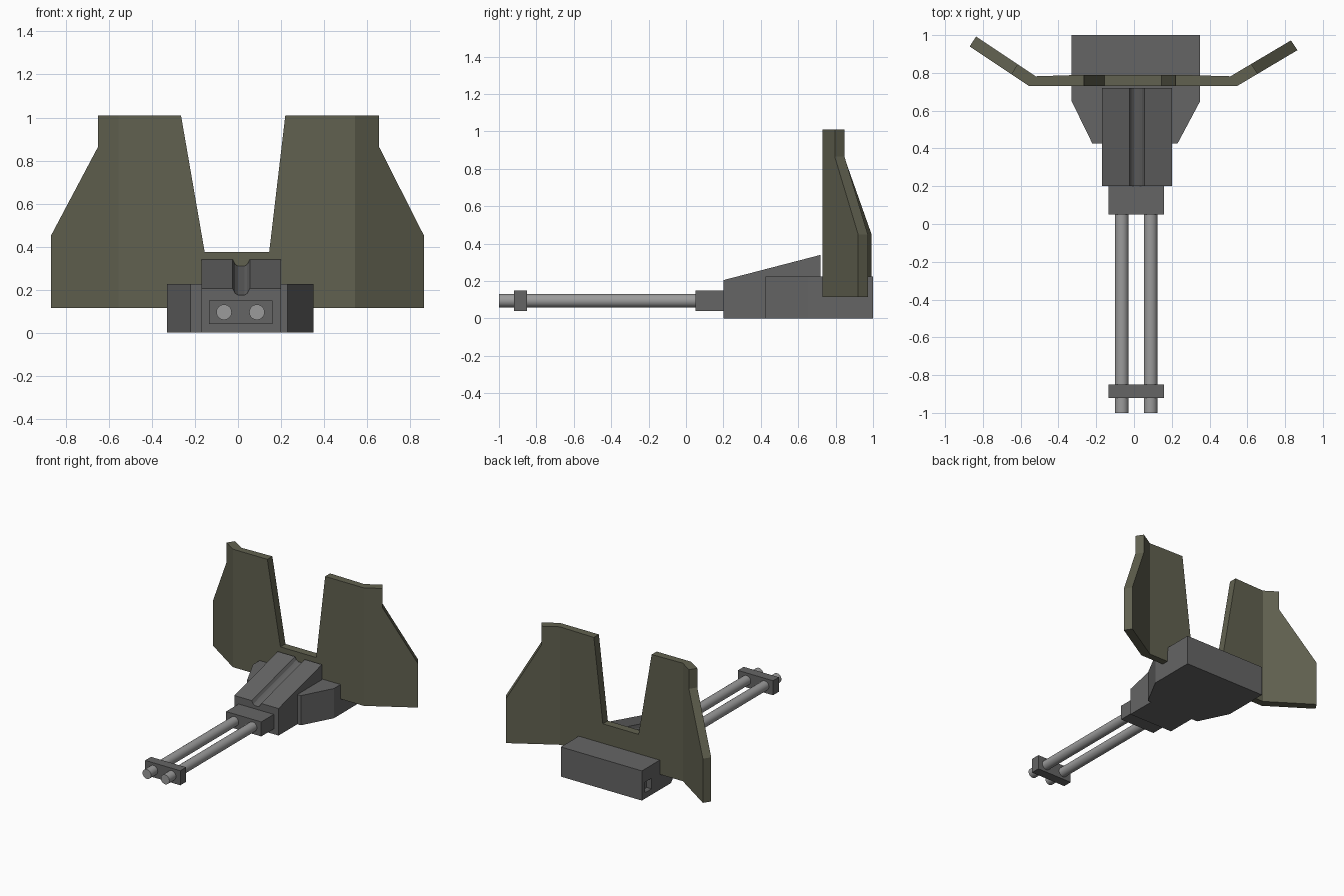
import bpy, bmesh, math

if "Cube" in bpy.data.objects:
    bpy.data.objects.remove(bpy.data.objects["Cube"])


def material(name, color):
    m = bpy.data.materials.new(name)
    m.diffuse_color = (*color, 1)
    m.use_nodes = True
    m.node_tree.nodes["Principled BSDF"].inputs["Base Color"].default_value = m.diffuse_color
    return m


STEEL = material("dark_steel", (0.13, 0.13, 0.13))
OLIVE = material("olive_paint", (0.12, 0.12, 0.08))
BRIGHT = material("bright_steel", (0.33, 0.33, 0.33))


def loft(name, a, b, mat, caps=None):
    """Solid between two matching rings of points; caps are index lists."""
    n = len(a)
    caps = caps or [list(range(n))]
    bm = bmesh.new()
    va = [bm.verts.new(p) for p in a]
    vb = [bm.verts.new(p) for p in b]
    for c in caps:
        bm.faces.new([va[i] for i in c])
        bm.faces.new([vb[i] for i in reversed(c)])
    for i in range(n):
        j = (i + 1) % n
        bm.faces.new((va[j], va[i], vb[i], vb[j]))
    bmesh.ops.recalc_face_normals(bm, faces=bm.faces)
    me = bpy.data.meshes.new(name)
    bm.to_mesh(me)
    bm.free()
    ob = bpy.data.objects.new(name, me)
    bpy.context.collection.objects.link(ob)
    me.materials.append(mat)
    return ob


def box(name, x0, x1, y0, y1, z0, z1, mat=STEEL):
    ring = [(x0, y0), (x1, y0), (x1, y1), (x0, y1)]
    return loft(name, [(x, y, z0) for x, y in ring], [(x, y, z1) for x, y in ring], mat)


# Rear housing with tapered front flanks
plan = [(-0.33, 1.0), (-0.33, 0.65), (-0.22, 0.425), (0.23, 0.425), (0.35, 0.65), (0.35, 1.0)]
housing = loft("rear_housing", [(x, y, 0) for x, y in plan],
               [(x, y, 0.225) for x, y in plan], STEEL)

# Small square recess in the left side of the housing
cutter = box("recess_cutter", -0.40, -0.29, 0.885, 0.96, 0.045, 0.125)
cutter.hide_render = True
mod = housing.modifiers.new("recess", "BOOLEAN")
mod.operation = "DIFFERENCE"
mod.solver = "EXACT"
mod.object = cutter
bpy.context.view_layer.objects.active = housing
bpy.ops.object.modifier_apply(modifier=mod.name)
bpy.data.objects.remove(cutter)

# Sloping receiver with a sighting groove along its top
top = [(0.2, 0.205), (0.055, 0.205), (0.043, 0.183), (0.03, 0.174),
       (0.0, 0.174), (-0.013, 0.183), (-0.025, 0.205), (-0.17, 0.205)]
base = [(-0.17, 0), (0.2, 0)]
loft("receiver", [(x, 0.2, z) for x, z in base + top],
     [(x, 0.72, z) for x, z in base] + [(x, 0.72, z + 0.135) for x, z in top], STEEL)

# Barrel mount and front clamp
box("barrel_mount", -0.135, 0.16, 0.05, 0.2, 0.04, 0.15)
box("barrel_clamp", -0.135, 0.16, -0.92, -0.85, 0.04, 0.15)

# Twin barrels
for side, x in (("left", -0.065), ("right", 0.088)):
    bpy.ops.mesh.primitive_cylinder_add(vertices=24, radius=0.036, depth=1.07,
                                        location=(x, -0.465, 0.095),
                                        rotation=(math.pi / 2, 0, 0))
    barrel = bpy.context.object
    barrel.name = side + "_barrel"
    barrel.data.materials.append(BRIGHT)
    bpy.ops.object.shade_smooth_by_angle()

# Gun shield: flat centre with a notch, wings swept backwards
BL, BR = -0.555, 0.545
outline = [(BL, 0.115), (-0.87, 0.115), (-0.87, 0.45), (-0.65, 0.865), (-0.65, 1.01),
           (BL, 1.01), (-0.265, 1.01), (-0.155, 0.375), (0.145, 0.375), (0.22, 1.01),
           (BR, 1.01), (0.655, 1.01), (0.655, 0.865), (0.865, 0.45), (0.865, 0.115),
           (BR, 0.115)]
front, back = [], []
for x, z in outline:
    y, dx, dy = 0.73, 0, 0.06
    if x <= BL:
        y, dx, dy = 0.73 + (BL - x) * 0.667, 0.034, 0.052
    elif x >= BR:
        y, dx, dy = 0.73 + (x - BR) * 0.594, -0.034, 0.052
    front.append((x, y, z))
    back.append((x + dx, y + dy, z))
loft("gun_shield", front, back, OLIVE,
     [[0, 1, 2, 3, 4, 5], [0, 5, 6, 7, 8, 9, 10, 15], [10, 11, 12, 13, 14, 15]])
